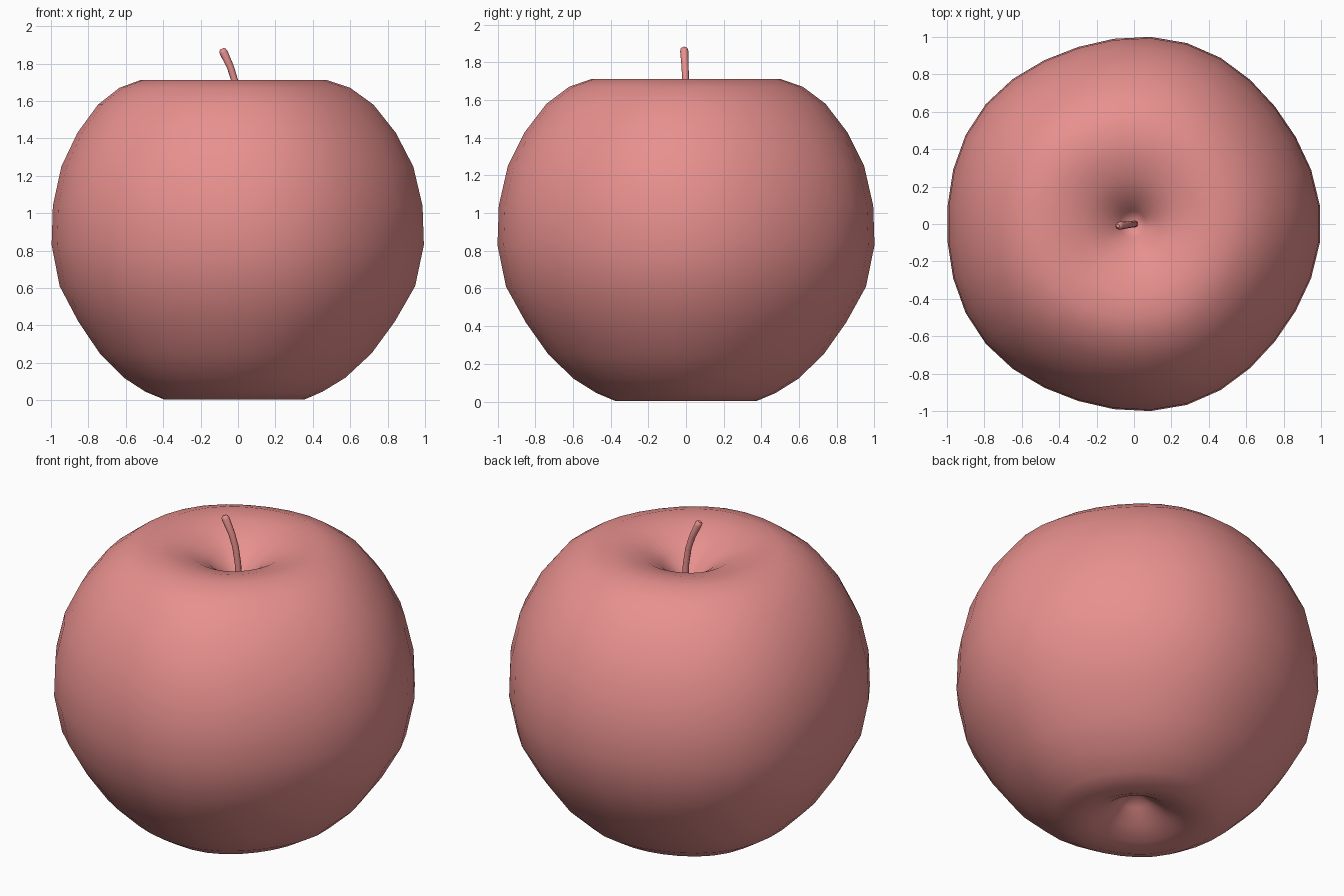
import bpy, bmesh, math

if "Cube" in bpy.data.objects:
    bpy.data.objects.remove(bpy.data.objects["Cube"])

skin = bpy.data.materials.new("soft_red")
skin.diffuse_color = (0.80, 0.28, 0.27, 1)
skin.use_nodes = True
skin.node_tree.nodes["Principled BSDF"].inputs["Base Color"].default_value = skin.diffuse_color

# apple profile (radius, height) from the top dimple to the bottom dimple
TOP_POLE, BOTTOM_POLE = 1.44, 0.19
profile = [(0.07, 1.53), (0.15, 1.61), (0.25, 1.668), (0.37, 1.702), (0.50, 1.712),
           (0.62, 1.67), (0.74, 1.58), (0.855, 1.43), (0.945, 1.25), (0.993, 1.04),
           (1.0, 0.83), (0.955, 0.61), (0.85, 0.42), (0.73, 0.25), (0.595, 0.12),
           (0.475, 0.045), (0.375, 0.003), (0.27, 0.018), (0.17, 0.06), (0.08, 0.125)]
SEG = 32


def ring(bm, r, z):
    # slight five-lobed outline, leaning a little to the left near the ends
    verts = []
    shift = min(r, 0.5) * 2 * (-0.011 - 0.016 * max(0, 1 - r) / 0.5)
    for i in range(SEG):
        a = 2 * math.pi * (i + 0.5) / SEG
        rr = r * (1 + 0.011 * math.cos(5 * a))
        verts.append(bm.verts.new((rr * math.cos(a) + shift, rr * math.sin(a), z)))
    return verts


# apple body
bm = bmesh.new()
rings = [ring(bm, r, z) for r, z in profile]
top = bm.verts.new((0, 0, TOP_POLE))
bottom = bm.verts.new((0, 0, BOTTOM_POLE))
for i in range(SEG):
    j = (i + 1) % SEG
    bm.faces.new((top, rings[0][i], rings[0][j]))
    bm.faces.new((bottom, rings[-1][j], rings[-1][i]))
    for upper, lower in zip(rings, rings[1:]):
        bm.faces.new((upper[i], lower[i], lower[j], upper[j]))
bmesh.ops.recalc_face_normals(bm, faces=bm.faces)
for f in bm.faces:
    f.smooth = True
mesh = bpy.data.meshes.new("apple_body")
bm.to_mesh(mesh)
bm.free()
body = bpy.data.objects.new("apple_body", mesh)
bpy.context.collection.objects.link(body)
mesh.materials.append(skin)

# curved stem with a rounded tip: x, y, z, radius
path = [(0.0, 0.0, 1.40, 0.021), (0.004, 0.0, 1.50, 0.019), (0.0, 0.0, 1.60, 0.018),
        (-0.015, -0.002, 1.70, 0.018), (-0.040, -0.005, 1.78, 0.019),
        (-0.076, -0.009, 1.858, 0.022), (-0.083, -0.010, 1.872, 0.019),
        (-0.086, -0.010, 1.879, 0.010)]
curve = bpy.data.curves.new("stem", 'CURVE')
curve.dimensions = '3D'
curve.bevel_depth = 1.0
curve.bevel_resolution = 2
curve.use_fill_caps = True
spline = curve.splines.new('POLY')
spline.points.add(len(path) - 1)
for p, (x, y, z, r) in zip(spline.points, path):
    p.co = (x, y, z, 1)
    p.radius = r
spline.use_smooth = True
stem = bpy.data.objects.new("stem", curve)
bpy.context.collection.objects.link(stem)
curve.materials.append(skin)
